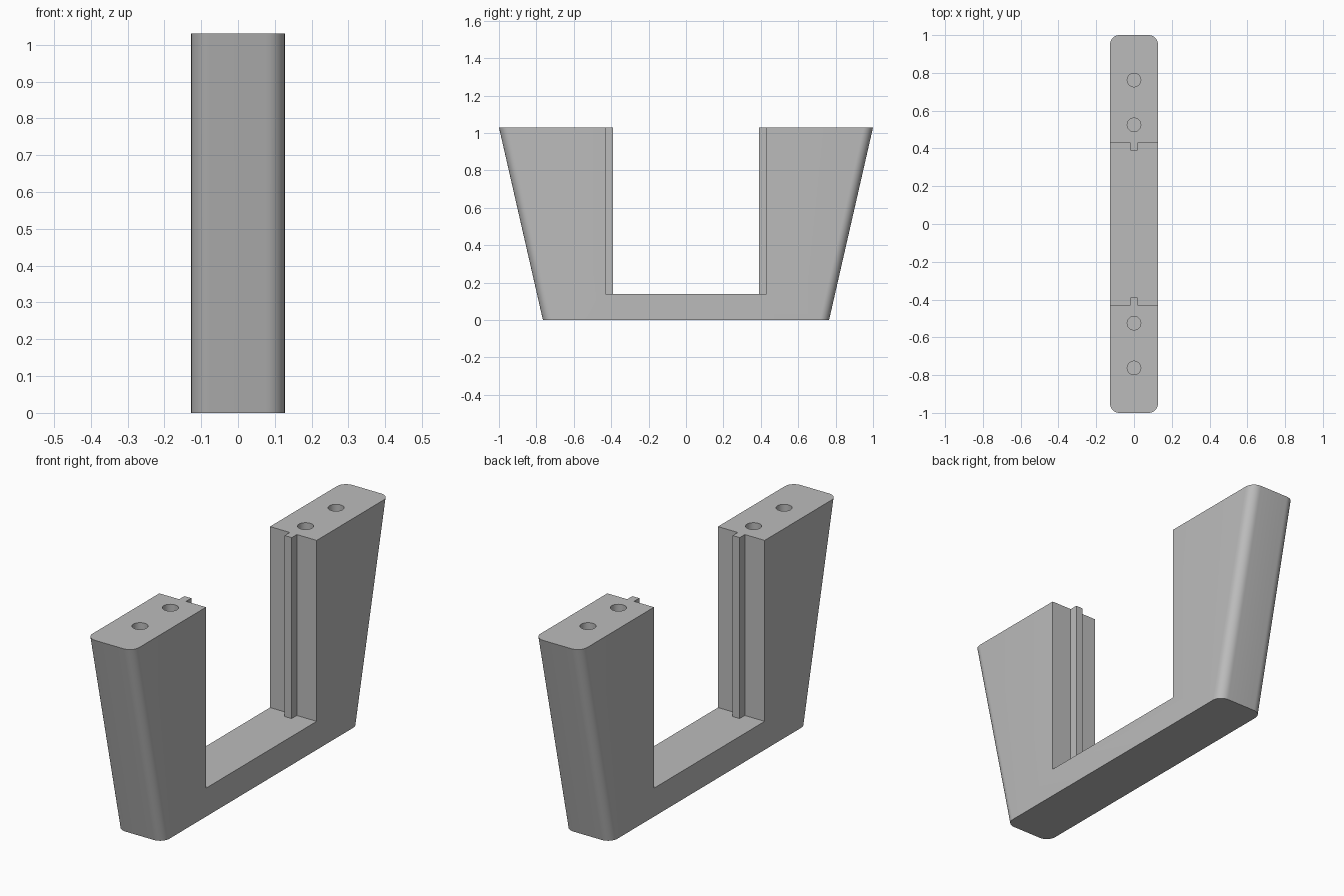
import bpy, bmesh, math

if "Cube" in bpy.data.objects:
    bpy.data.objects.remove(bpy.data.objects["Cube"], do_unlink=True)

HEIGHT, HALF_X = 1.03, 0.127
BOTTOM_Y, TOP_Y = 0.765, 1.0
FLOOR, WALL_Y, RIDGE_Y, RIDGE_X = 0.14, 0.43, 0.39, 0.019
CORNER, HOLE_R, HOLE_DEPTH = 0.05, 0.036, 0.25

grey = bpy.data.materials.new("plain grey")
grey.use_nodes = True
colour = (0.5, 0.5, 0.5, 1)
grey.diffuse_color = colour
grey.node_tree.nodes["Principled BSDF"].inputs["Base Color"].default_value = colour


def rounded_rect(half_y, steps=10):
    """Outline with rounded corners, counter-clockwise."""
    points = []
    for corner, (sx, sy) in enumerate([(1, 1), (-1, 1), (-1, -1), (1, -1)]):
        for i in range(steps + 1):
            a = math.pi / 2 * (corner + i / steps)
            points.append((sx * (HALF_X - CORNER) + CORNER * math.cos(a),
                           sy * (half_y - CORNER) + CORNER * math.sin(a)))
    return points


def loft(name, low, high, z_low, z_high):
    """Closed solid between two outlines."""
    bm = bmesh.new()
    a = [bm.verts.new((x, y, z_low)) for x, y in low]
    b = [bm.verts.new((x, y, z_high)) for x, y in high]
    bm.faces.new(a)
    bm.faces.new(b)
    for i in range(len(a)):
        j = (i + 1) % len(a)
        bm.faces.new((a[i], a[j], b[j], b[i]))
    bmesh.ops.recalc_face_normals(bm, faces=bm.faces)
    mesh = bpy.data.meshes.new(name)
    bm.to_mesh(mesh)
    bm.free()
    mesh.materials.append(grey)
    obj = bpy.data.objects.new(name, mesh)
    bpy.context.collection.objects.link(obj)
    return obj


# Tapered U-shaped bracket
bracket = loft("u_bracket", rounded_rect(BOTTOM_Y), rounded_rect(TOP_Y), 0, HEIGHT)

# Central opening, notched so a guide ridge stays on each inner wall
half = [(0.3, -WALL_Y), (0.3, WALL_Y), (RIDGE_X, WALL_Y), (RIDGE_X, RIDGE_Y)]
opening = half + [(-RIDGE_X, RIDGE_Y), (-RIDGE_X, WALL_Y), (-0.3, WALL_Y),
                  (-0.3, -WALL_Y), (-RIDGE_X, -WALL_Y), (-RIDGE_X, -RIDGE_Y),
                  (RIDGE_X, -RIDGE_Y), (RIDGE_X, -WALL_Y)]
cutters = [loft("opening_cutter", opening, opening, FLOOR, HEIGHT + 0.2)]

# Two screw holes in the top of each arm
for y in (-0.762, -0.525, 0.525, 0.762):
    ring = [(HOLE_R * math.cos(math.tau * i / 32), y + HOLE_R * math.sin(math.tau * i / 32))
            for i in range(32)]
    cutters.append(loft("hole_cutter", ring, ring, HEIGHT - HOLE_DEPTH, HEIGHT + 0.2))

bpy.context.view_layer.objects.active = bracket
for cutter in cutters:
    mod = bracket.modifiers.new("cut", "BOOLEAN")
    mod.operation, mod.solver, mod.object = "DIFFERENCE", "EXACT", cutter
    bpy.ops.object.modifier_apply(modifier=mod.name)
for cutter in cutters:
    bpy.data.objects.remove(cutter, do_unlink=True)

# Smooth corners, sharp edges
bpy.ops.object.select_all(action="DESELECT")
bracket.select_set(True)
bpy.ops.object.shade_smooth_by_angle(angle=math.radians(30))
